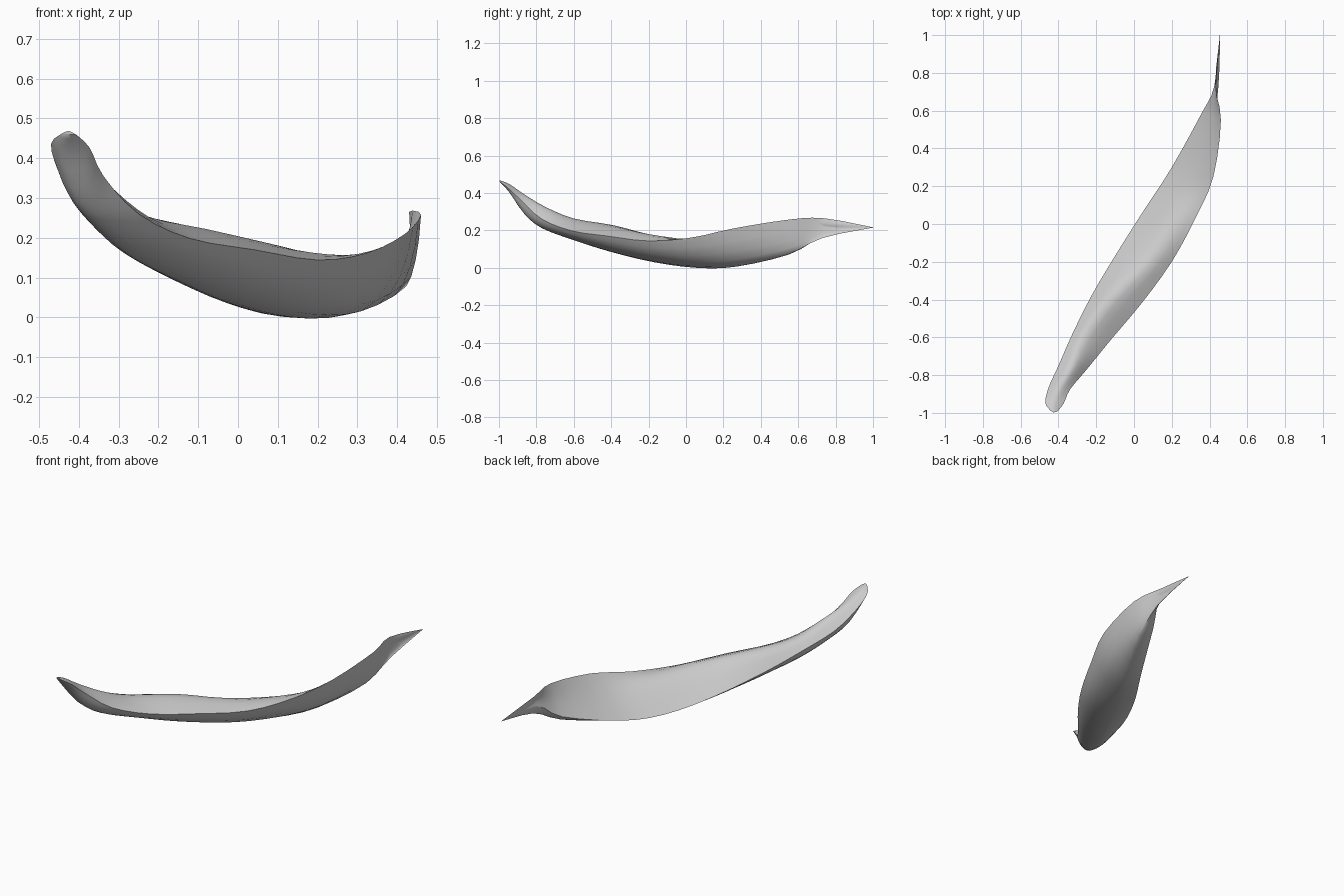
import bpy, bmesh, math
from mathutils import Vector

if "Cube" in bpy.data.objects:
    bpy.data.objects.remove(bpy.data.objects["Cube"])

# Stations along the pod: left edge, crest, right rim, keel
STATIONS = [
    ((-.442, -.988, .462), (-.425, -.997, .468), (-.405, -.992, .458), (-.428, -.997, .460)),
    ((-.470, -.945, .435), (-.425, -.945, .448), (-.372, -.95, .425), (-.425, -.945, .405)),
    ((-.450, -.86, .365), (-.390, -.86, .390), (-.338, -.875, .355), (-.390, -.86, .285)),
    ((-.400, -.75, .285), (-.325, -.75, .325), (-.25, -.77, .260), (-.325, -.77, .212)),
    ((-.330, -.59, .225), (-.26, -.60, .264), (-.12, -.61, .198), (-.25, -.60, .148)),
    ((-.220, -.37, .145), (-.12, -.39, .228), (.04, -.42, .170), (-.12, -.40, .085)),
    ((-.070, -.12, .060), (.06, -.20, .180), (.20, -.20, .144), (.01, -.17, .030)),
    ((.070, .10, .012), (.20, .04, .135), (.325, .03, .162), (.14, .06, .000)),
    ((.200, .30, .020), (.31, .25, .120), (.42, .25, .210), (.27, .26, .006)),
    ((.360, .59, .110), (.415, .56, .180), (.460, .55, .258), (.41, .54, .070)),
    ((.425, .73, .205), (.434, .73, .235), (.430, .74, .265), (.447, .73, .160)),
    ((.455, .998, .214), (.454, 1, .216), (.455, .998, .217), (.456, 1, .215)),
]
HALF = 5      # quads from keel to each rim
STEPS = 3     # subdivisions between stations


def spline(points, steps):
    """Catmull-Rom curve through the points."""
    p = [Vector(q) for q in points]
    p = [p[0]] + p + [p[-1]]
    out = []
    for i in range(1, len(p) - 2):
        a, b, c, d = p[i - 1:i + 3]
        for s in range(steps):
            t = s / steps
            out.append(0.5 * (2 * b + (c - a) * t + (2 * a - 5 * b + 4 * c - d) * t * t
                              + (3 * b - a - 3 * c + d) * t ** 3))
    return out + [p[-2]]


def wall(keel, rim, f, turn):
    """Point on the rounded underside from keel (f=0) to rim (f=1)."""
    side = math.sin(f * turn) / math.sin(turn)
    up = (1 - math.cos(f * turn)) / (1 - math.cos(turn))
    d = rim - keel
    return keel + Vector((d.x * side, d.y * side, d.z * up))


rails = [spline(rail, STEPS) for rail in zip(*STATIONS)]

# Curled pod: rounded underside plus a crested upper skin
bm = bmesh.new()
rows = []
for l, c, r, k in zip(*rails):
    pts = [wall(k, l, i / HALF, math.radians(50)) for i in range(HALF, 0, -1)]
    pts += [wall(k, r, i / HALF, math.radians(75)) for i in range(HALF + 1)]
    pts += spline((r, c, l), 4)[1:-1]
    rows.append([bm.verts.new(p) for p in pts])
n = len(rows[0])
for a, b in zip(rows, rows[1:]):
    for i in range(n):
        j = (i + 1) % n
        bm.faces.new((a[i], a[j], b[j], b[i]))
bm.faces.new(rows[0])
bm.faces.new(rows[-1])
bmesh.ops.recalc_face_normals(bm, faces=bm.faces)
mesh = bpy.data.meshes.new("curled_pod")
bm.to_mesh(mesh)
bm.free()
pod = bpy.data.objects.new("curled_pod", mesh)
bpy.context.collection.objects.link(pod)

bpy.context.view_layer.objects.active = pod
pod.select_set(True)
bpy.ops.object.shade_smooth_by_angle(angle=math.radians(40))
